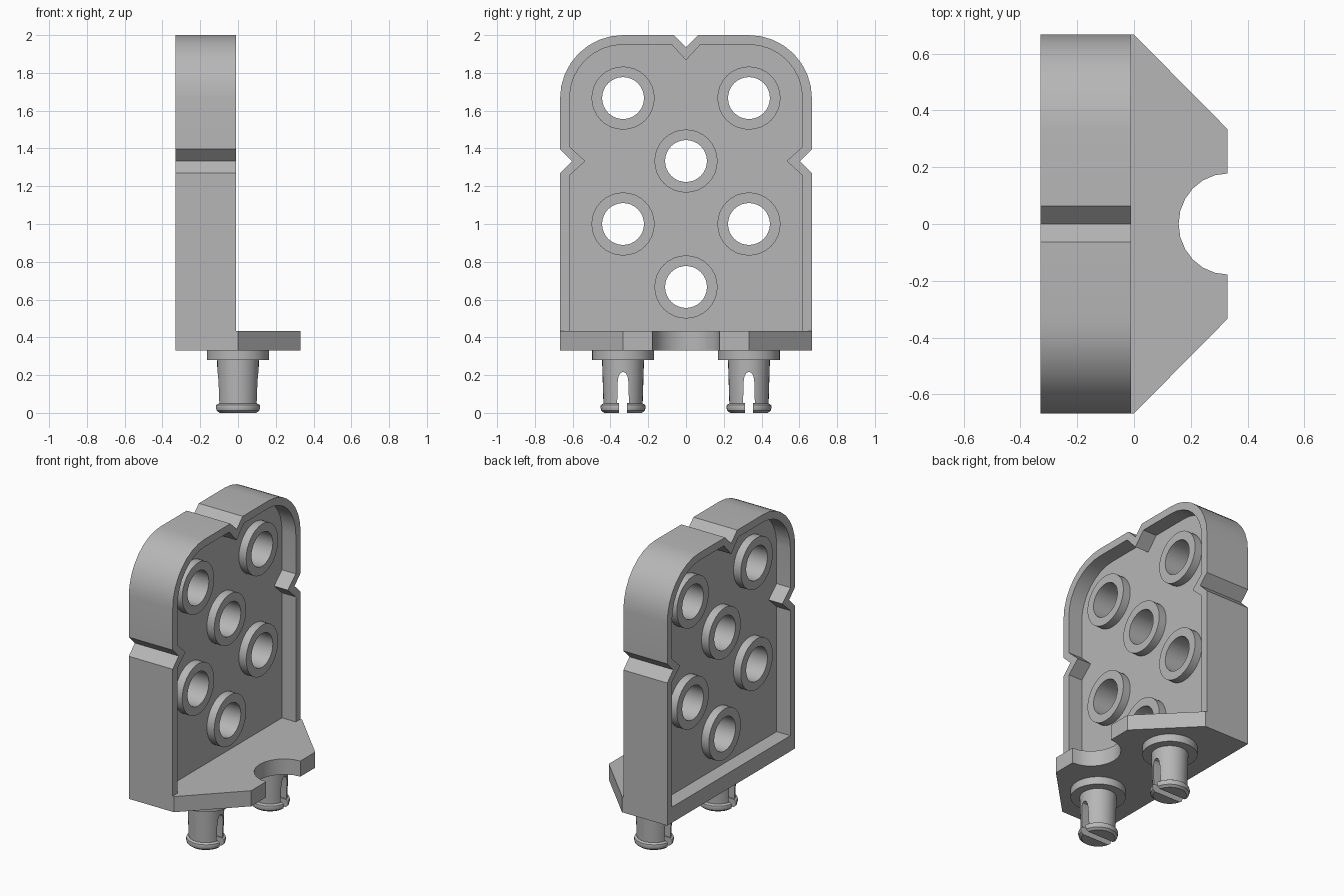
import bpy, bmesh
from math import sin, cos, pi, radians
from mathutils import Vector

old = bpy.data.objects.get("Cube")
if old:
    bpy.data.objects.remove(old, do_unlink=True)

# Single plastic colour
GREY = (0.47, 0.47, 0.47, 1)
grey = bpy.data.materials.new("light grey plastic")
grey.use_nodes = True
grey.diffuse_color = GREY
grey.node_tree.nodes["Principled BSDF"].inputs["Base Color"].default_value = GREY


def finish(bm, name):
    bmesh.ops.recalc_face_normals(bm, faces=bm.faces[:])
    mesh = bpy.data.meshes.new(name)
    bm.to_mesh(mesh)
    bm.free()
    mesh.materials.append(grey)
    obj = bpy.data.objects.new(name, mesh)
    bpy.context.collection.objects.link(obj)
    return obj


def smooth(obj):
    bpy.ops.object.select_all(action='DESELECT')
    obj.select_set(True)
    bpy.context.view_layer.objects.active = obj
    bpy.ops.object.shade_smooth_by_angle(angle=radians(30))


def prism(name, loops, axis, start, end):
    """Fill nested loops (inner ones become holes) and extrude along an axis."""
    bm = bmesh.new()
    normal = Vector((1, 0, 0)) if axis == 'x' else Vector((0, 0, 1))
    for loop in loops:
        vs = [bm.verts.new((start, u, v) if axis == 'x' else (u, v, start))
              for u, v in loop]
        for a, b in zip(vs, vs[1:] + vs[:1]):
            bm.edges.new((a, b))
    bmesh.ops.triangle_fill(bm, use_beauty=True, edges=bm.edges[:], normal=normal)
    out = bmesh.ops.extrude_face_region(bm, geom=bm.faces[:], use_keep_orig=True)
    moved = [g for g in out["geom"] if isinstance(g, bmesh.types.BMVert)]
    bmesh.ops.translate(bm, verts=moved, vec=normal * (end - start))
    return finish(bm, name)


def circle(u, v, r, n=32):
    return [(u + r * cos(2 * pi * i / n), v + r * sin(2 * pi * i / n)) for i in range(n)]


def outline(r, bottom, notch, depth):
    """Round-shouldered panel outline with V notches at the sides and top."""
    w, top, mid = P + r, 5 * P + r, 4 * P
    half = [(w, bottom), (w, mid - notch), (w - depth, mid), (w, mid + notch)]
    half += [(P + r * cos(i * pi / 16), 5 * P + r * sin(i * pi / 16)) for i in range(9)]
    half.append((notch, top))
    return half + [(0, top - depth)] + [(-y, z) for y, z in reversed(half)]


P = 1 / 3          # hole pitch
BACK, FACE = -0.33, -0.01
FLOOR, LEDGE = 0.33, 0.433

# Rim around the panel, and the thin web inside it
outer = outline(P, FLOOR, 0.063, 0.063)
inner = outline(0.283, LEDGE, 0.076, 0.083)
smooth(prism("panel_rim", [outer, inner], 'x', BACK, FACE))

holes = [(-P, 5 * P), (P, 5 * P), (0, 4 * P), (-P, 3 * P), (P, 3 * P), (0, 2 * P)]
web_loops = [inner] + [circle(y, z, 0.14) for y, z in holes]
prism("panel_web", web_loops, 'x', -0.23, -0.11)

# Hollow bosses through the web
for i, (y, z) in enumerate(holes):
    smooth(prism(f"boss_{i + 1}", [circle(y, z, 0.167), circle(y, z, 0.111)],
                 'x', -0.283, -0.057))

# Foot plate with slanted corners and a round bite
bite = [(0.33 - 0.173 * sin(a), 0.178 * cos(a)) for a in [i * pi / 12 for i in range(13)]]
plate = [(0.33, P), (0, 2 * P), (FACE, 2 * P), (FACE, -2 * P), (0, -2 * P), (0.33, -P)]
smooth(prism("foot_plate", [plate + bite[::-1]], 'z', FLOOR, LEDGE))

# Split pegs below the plate
peg_profile = [(0, 0), (0.1, 0), (0.115, 0.012), (0.12, 0.03), (0.117, 0.042),
               (0.104, 0.05), (0.111, 0.28), (0.165, 0.28), (0.165, FLOOR), (0, FLOOR)]
slot_half = [(0.022, -0.05), (0.022, 0.052), (0.031, 0.052), (0.029, 0.16),
             (0.024, 0.193), (0.014, 0.211)]
slot = slot_half + [(0, 0.217)] + [(-u, v) for u, v in reversed(slot_half)]

for side, y in (("front", -P), ("back", P)):
    bm = bmesh.new()
    vs = [bm.verts.new((r, 0, z)) for r, z in peg_profile]
    es = [bm.edges.new(pair) for pair in zip(vs, vs[1:])]
    bmesh.ops.spin(bm, geom=vs + es, cent=(0, 0, 0), axis=(0, 0, 1),
                   angle=2 * pi, steps=32, use_merge=True)
    bmesh.ops.remove_doubles(bm, verts=bm.verts[:], dist=0.0005)
    peg = finish(bm, f"{side}_peg")
    cutter = prism("slot_cutter", [slot], 'x', -0.2, 0.2)
    cutter.hide_render = True
    cut = peg.modifiers.new("slot", 'BOOLEAN')
    cut.operation, cut.object, cut.solver = 'DIFFERENCE', cutter, 'EXACT'
    smooth(peg)
    bpy.ops.object.modifier_apply(modifier=cut.name)
    bpy.data.objects.remove(cutter, do_unlink=True)
    smooth(peg)
    peg.location.y = y
